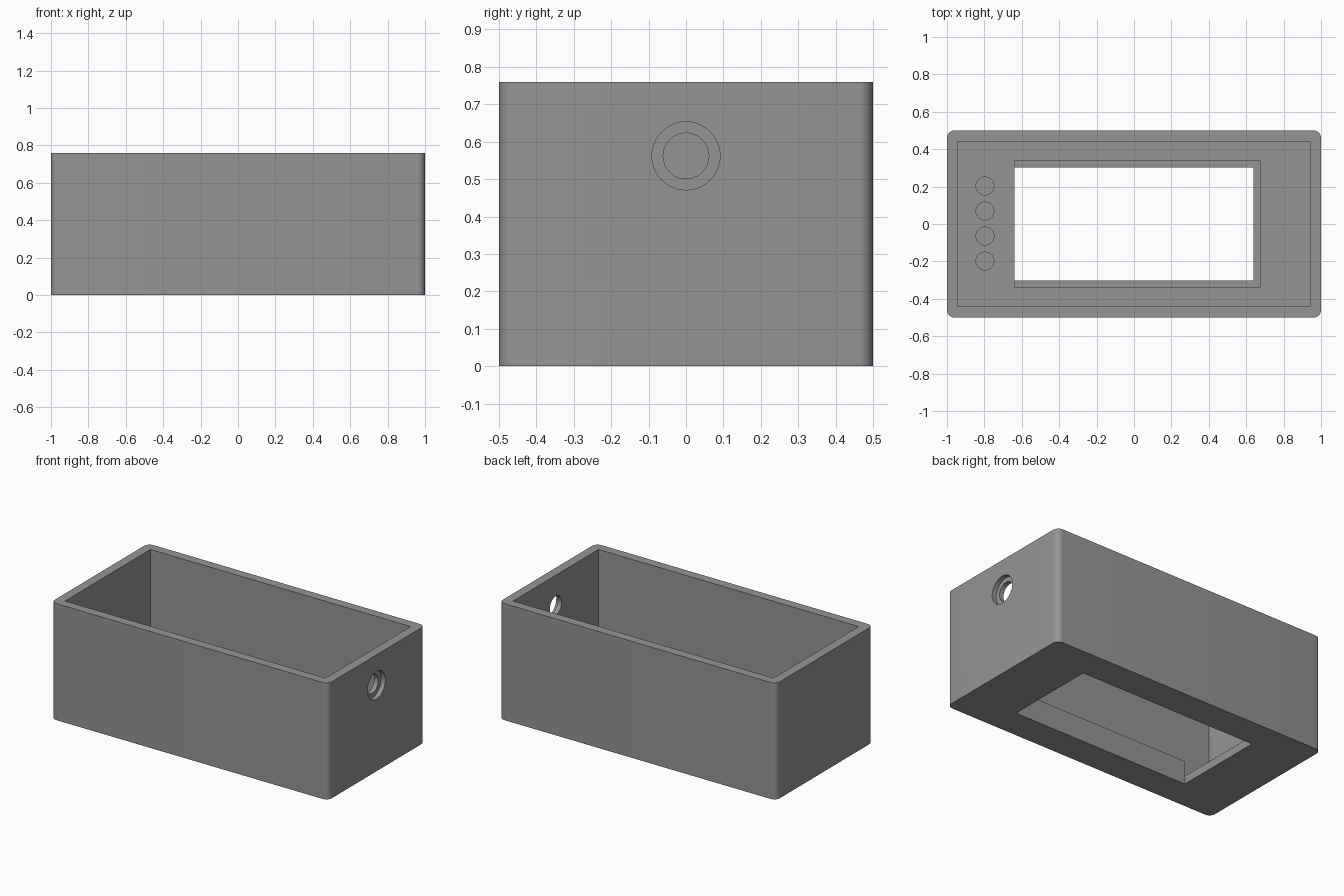
import bpy, bmesh, math
from mathutils import Matrix

if "Cube" in bpy.data.objects:
    bpy.data.objects.remove(bpy.data.objects["Cube"])

gray = bpy.data.materials.new("mid_gray")
gray.diffuse_color = (0.3, 0.3, 0.3, 1)
gray.use_nodes = True
gray.node_tree.nodes["Principled BSDF"].inputs["Base Color"].default_value = gray.diffuse_color


def finish(name, bm):
    mesh = bpy.data.meshes.new(name)
    bmesh.ops.recalc_face_normals(bm, faces=bm.faces)
    bm.to_mesh(mesh)
    bm.free()
    mesh.materials.append(gray)
    ob = bpy.data.objects.new(name, mesh)
    bpy.context.collection.objects.link(ob)
    return ob


def prism(name, outline, z0, z1):
    bm = bmesh.new()
    face = bm.faces.new([bm.verts.new((x, y, z0)) for x, y in outline])
    top = bmesh.ops.extrude_face_region(bm, geom=[face])["geom"]
    bmesh.ops.translate(bm, vec=(0, 0, z1 - z0),
                        verts=[v for v in top if isinstance(v, bmesh.types.BMVert)])
    return finish(name, bm)


def rect(x, y):
    return [(-x, -y), (x, -y), (x, y), (-x, y)]


def rounded_rect(x, y, r, n=8):
    pts = []
    for k, (sx, sy) in enumerate([(1, 1), (-1, 1), (-1, -1), (1, -1)]):
        for i in range(n + 1):
            a = math.pi / 2 * (k + i / n)
            pts.append((sx * (x - r) + r * math.cos(a), sy * (y - r) + r * math.sin(a)))
    return pts


def cylinder(name, r, depth, loc, along_x=False):
    bm = bmesh.new()
    turn = Matrix.Rotation(math.pi / 2, 4, 'Y') if along_x else Matrix()
    bmesh.ops.create_cone(bm, cap_ends=True, segments=48, radius1=r, radius2=r,
                          depth=depth, matrix=Matrix.Translation(loc) @ turn)
    return finish(name, bm)


H, FLOOR = 0.76, 0.053
case = prism("case", rounded_rect(1, 0.5, 0.04), 0, H)

# Cavity, display window and stepped cable hole in the right wall
cutters = [
    prism("cavity_cutter", rect(0.94, 0.44), FLOOR, H + 0.2),
    prism("window_cutter", rect(0.64, 0.303), -0.1, FLOOR + 0.1),
    cylinder("cable_hole_cutter", 0.061, 0.3, (0.97, 0, 0.562), True),
    cylinder("cable_counterbore_cutter", 0.091, 0.13, (1.035, 0, 0.562), True),
]
# Row of four button pockets in the floor
for i in range(4):
    cutters.append(cylinder("button_pocket_cutter", 0.048, 0.2,
                            (-0.797, 0.203 - i * 0.1337, 0.12)))

for c in cutters:
    mod = case.modifiers.new(c.name, 'BOOLEAN')
    mod.operation, mod.solver, mod.object = 'DIFFERENCE', 'EXACT', c
    c.hide_render = True
    c.hide_viewport = True

# Raised rim around three sides of the window
prism("window_rim", [(-0.64, -0.34), (0.675, -0.34), (0.675, 0.34), (-0.64, 0.34),
                     (-0.64, 0.303), (0.64, 0.303), (0.64, -0.303), (-0.64, -0.303)],
      FLOOR, 0.152)

# Apply the cuts, then smooth only the rounded surfaces
bpy.context.view_layer.update()
deps = bpy.context.evaluated_depsgraph_get()
cut_mesh = bpy.data.meshes.new_from_object(case.evaluated_get(deps))
case.modifiers.clear()
case.data = cut_mesh
for c in cutters:
    bpy.data.objects.remove(c)
bpy.context.view_layer.objects.active = case
case.select_set(True)
bpy.ops.object.shade_smooth_by_angle(angle=math.radians(30))
